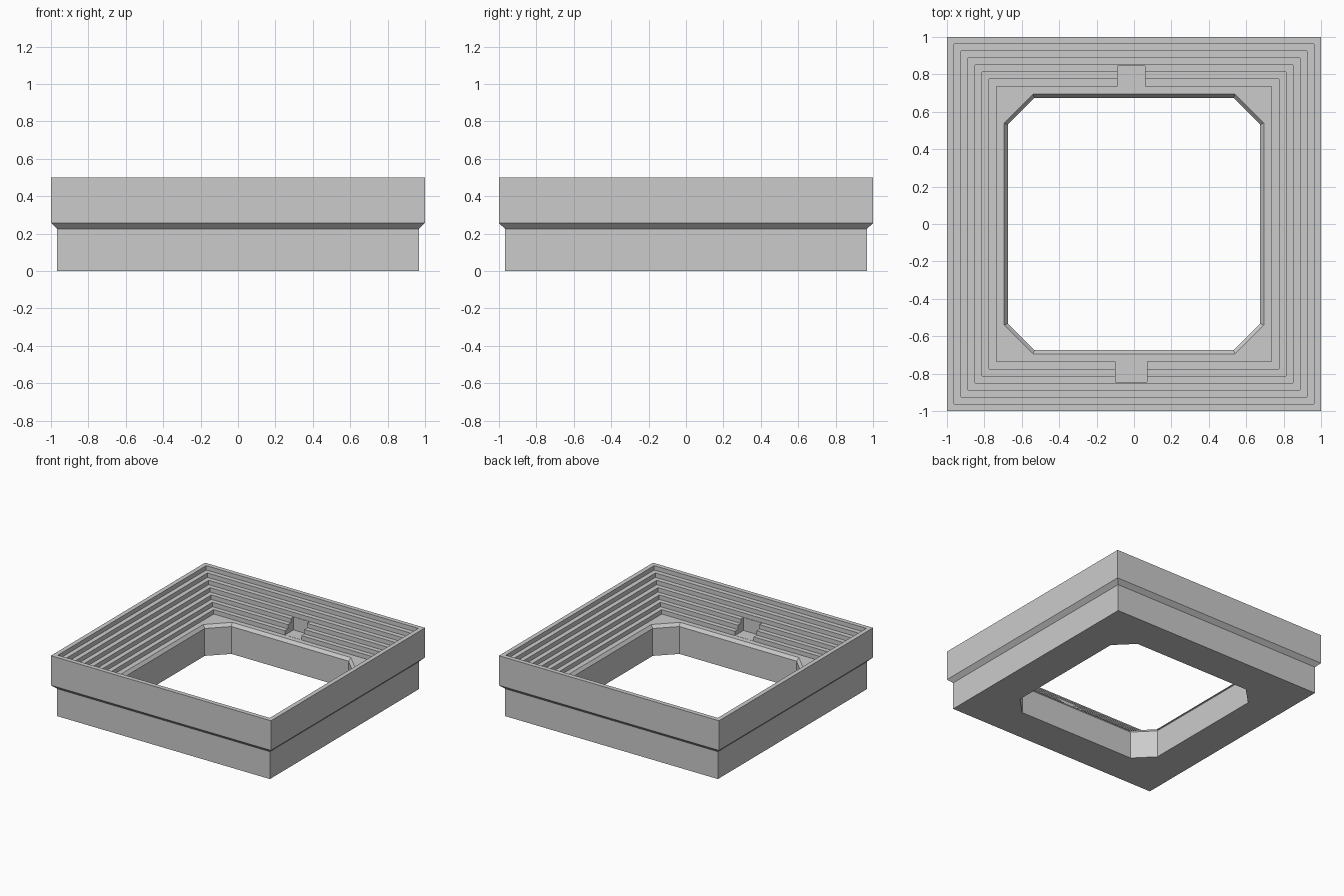
import bpy, bmesh

if "Cube" in bpy.data.objects:
    bpy.data.objects.remove(bpy.data.objects["Cube"])


def square(h):
    return [(-h, -h), (h, -h), (h, h), (-h, h)]


def octagon(a, b):
    # a = half width of the sides, b = where the corner cut starts
    return [(a, -b), (a, b), (b, a), (-b, a), (-a, b), (-a, -b), (-b, -a), (b, -a)]


def loft(name, sections):
    """Closed solid through a list of (outline points, z)."""
    bm = bmesh.new()
    loops = [[bm.verts.new((x, y, z)) for x, y in pts] for pts, z in sections]
    for lo, hi in zip(loops, loops[1:]):
        n = len(lo)
        for i in range(n):
            j = (i + 1) % n
            bm.faces.new((lo[i], lo[j], hi[j], hi[i]))
    bm.faces.new(loops[0][::-1])
    bm.faces.new(loops[-1])
    bmesh.ops.recalc_face_normals(bm, faces=bm.faces)
    mesh = bpy.data.meshes.new(name)
    bm.to_mesh(mesh)
    bm.free()
    obj = bpy.data.objects.new(name, mesh)
    bpy.context.collection.objects.link(obj)
    return obj


def cut(target, cutter):
    cutter.hide_render = True
    mod = target.modifiers.new("cut", "BOOLEAN")
    mod.operation = "DIFFERENCE"
    mod.solver = "EXACT"
    mod.object = cutter
    bpy.context.view_layer.objects.active = target
    bpy.ops.object.modifier_apply(modifier=mod.name)
    bpy.data.objects.remove(cutter)


# Outer shell: plinth, flared ledge, upper wall
FLOOR, TOP, STEPS = 0.25, 0.5, 7
sections = [(square(0.967), 0.0), (square(0.967), 0.225),
            (square(1.0), 0.257), (square(1.0), TOP)]

# Stepped interior going down to the floor
drop = (TOP - FLOOR) / STEPS
for i in range(STEPS):
    h = 0.963 - 0.0378 * i
    sections += [(square(h), TOP - drop * i), (square(h), TOP - drop * (i + 1))]
frame = loft("stepped_frame", sections)

# Opening with cut corners and a chamfered upper edge
cut(frame, loft("opening_cutter", [
    (octagon(0.675, 0.532), -0.1), (octagon(0.675, 0.532), 0.225),
    (octagon(0.694, 0.54), FLOOR), (octagon(0.71, 0.547), FLOOR + 0.021)]))

# Notches through the lowest steps, back and front
for side, x0, x1 in ((1, -0.088, 0.06), (-1, -0.10, 0.07)):
    y0, y1 = sorted((side * 0.71, side * 0.846))
    outline = [(x0, y0), (x1, y0), (x1, y1), (x0, y1)]
    cut(frame, loft("notch_cutter", [(outline, FLOOR + 0.001), (outline, 0.375)]))
